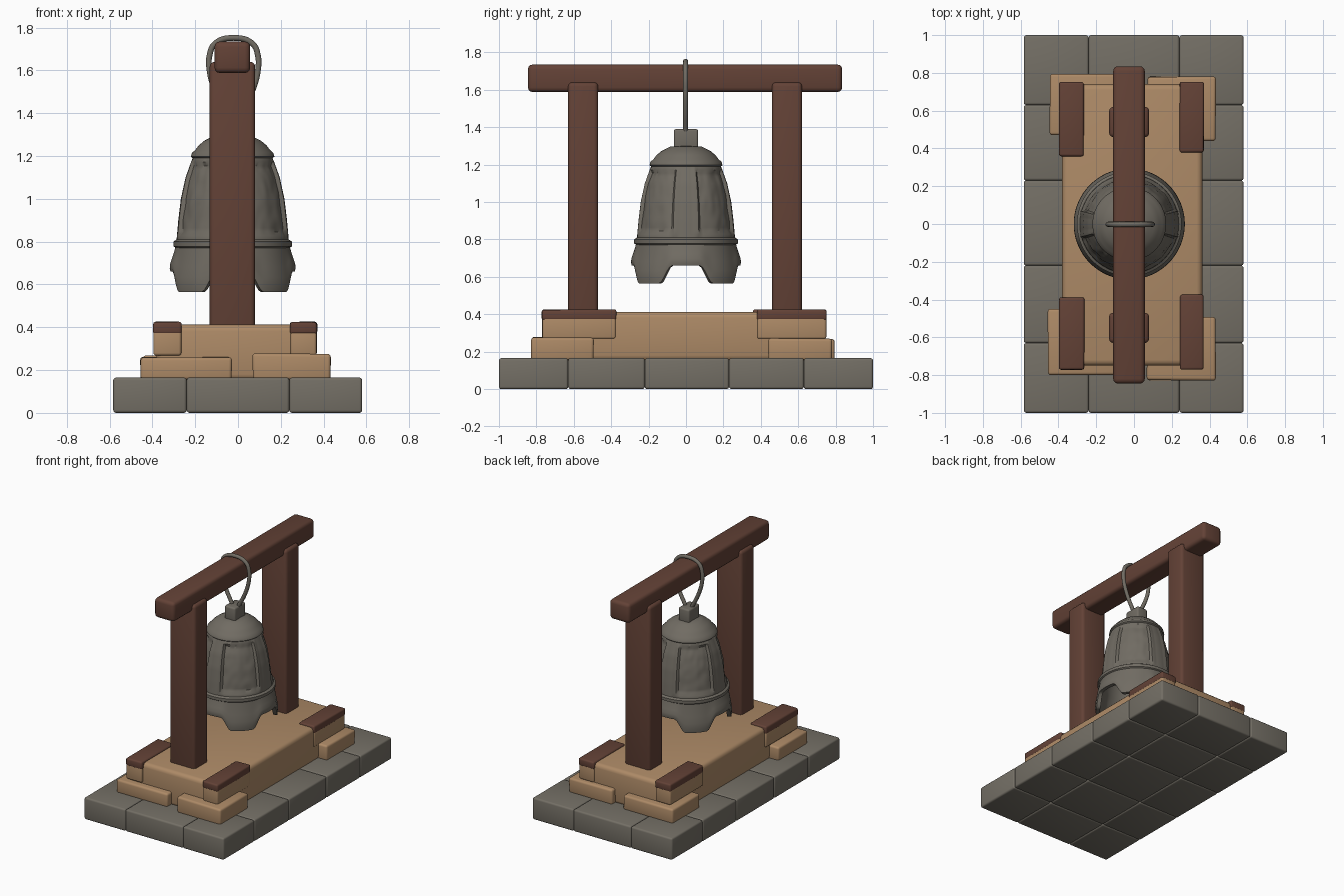
import bpy, bmesh, math, random
from mathutils import Vector, noise

if "Cube" in bpy.data.objects:
    bpy.data.objects.remove(bpy.data.objects["Cube"])

random.seed(4)


def mat(name, col):
    m = bpy.data.materials.new(name)
    m.diffuse_color = (*col, 1)
    m.use_nodes = True
    m.node_tree.nodes["Principled BSDF"].inputs["Base Color"].default_value = m.diffuse_color
    return m


STONE = mat("grey_stone", (0.175, 0.16, 0.132))
TAN = mat("tan_wood", (0.42, 0.255, 0.135))
BROWN = mat("dark_brown_wood", (0.125, 0.054, 0.037))
METAL = mat("aged_metal", (0.165, 0.15, 0.125))


def smooth(ob, angle=35):
    bpy.ops.object.select_all(action='DESELECT')
    ob.select_set(True)
    bpy.context.view_layer.objects.active = ob
    bpy.ops.object.shade_smooth_by_angle(angle=math.radians(angle))


def box(name, x, y, z, m, bevel=0.015, jitter=0.0):
    """Bevelled box from (min, max) ranges, with optional corner wobble."""
    me = bpy.data.meshes.new(name)
    bm = bmesh.new()
    bmesh.ops.create_cube(bm, size=1)
    for v in bm.verts:
        v.co = Vector([r[0] + (c + 0.5) * (r[1] - r[0]) for c, r in zip(v.co, (x, y, z))])
        if v.co.z > z[0] + 0.01:
            v.co += Vector([random.uniform(-jitter, jitter) for _ in range(3)])
    bmesh.ops.bevel(bm, geom=bm.edges[:], offset=bevel, segments=3, profile=0.5, affect='EDGES')
    bm.to_mesh(me)
    bm.free()
    ob = bpy.data.objects.new(name, me)
    bpy.context.collection.objects.link(ob)
    me.materials.append(m)
    smooth(ob)
    return ob


# Stone paving base: 3 x 5 blocks
xs = [-0.583, -0.24, 0.24, 0.58]
ys = [-1.0, -0.63, -0.22, 0.23, 0.63, 1.0]
for i in range(3):
    for j in range(5):
        box("base_stone", (xs[i], xs[i + 1]), (ys[j], ys[j + 1]),
            (0, 0.165), STONE, 0.013)

# Wooden plinth
box("plinth", (-0.38, 0.362), (-0.75, 0.74), (0.15, 0.412), TAN, 0.03)

# Lower corner boards
for x, y, top in [((-0.455, -0.03), (-0.80, -0.45), 0.262), ((0.07, 0.432), (-0.828, -0.495), 0.277),
                  ((-0.445, -0.03), (0.47, 0.795), 0.265), ((0.07, 0.432), (0.44, 0.78), 0.272)]:
    box("corner_board", x, y, (0.155, top), TAN, 0.015, 0.003)

# Upper corner blocks with dark caps
for x, y in [((-0.395, -0.265), (-0.77, -0.39)), ((0.245, 0.367), (-0.768, -0.375)),
             ((-0.395, -0.268), (0.36, 0.75)), ((0.243, 0.368), (0.38, 0.75))]:
    box("corner_block", x, y, (0.268, 0.39), TAN, 0.012)
    box("corner_cap", (x[0] - 0.002, x[1] + 0.002), (y[0] - 0.002, y[1] + 0.002),
        (0.368, 0.425), BROWN, 0.012, 0.002)

# Posts and crossbeam
for y in [(-0.63, -0.47), (0.46, 0.62)]:
    box("post", (-0.132, 0.08), y, (0.39, 1.64), BROWN, 0.022)
box("crossbeam", (-0.11, 0.057), (-0.845, 0.835), (1.588, 1.735), BROWN, 0.025)

# Bell: lathed shell with scalloped rim, bands and recessed panels
CX = -0.025
outer = [(0.56, 0.290), (0.59, 0.294), (0.63, 0.292), (0.68, 0.283), (0.73, 0.274), (0.77, 0.268),
         (0.778, 0.277), (0.80, 0.277), (0.81, 0.262)]
body = [(0.81, 0.262), (0.90, 0.254), (1.0, 0.242), (1.1, 0.22), (1.19, 0.187)]
for (z0, r0), (z1, r1) in zip(body, body[1:]):
    outer += [(z0 + (z1 - z0) * k / 5, r0 + (r1 - r0) * k / 5) for k in range(1, 6)]
outer += [(1.197, 0.195), (1.215, 0.19), (1.228, 0.175), (1.25, 0.158), (1.272, 0.132),
          (1.288, 0.10), (1.296, 0.085), (1.302, 0.0)]
inner = [(1.25, 0.0), (1.23, 0.10), (1.15, 0.16), (1.0, 0.205), (0.80, 0.235), (0.77, 0.238),
         (0.68, 0.252), (0.56, 0.262)]
N = 120
bm = bmesh.new()
rows = []
for idx, (z, r) in enumerate(outer + inner):
    row = []
    for s in range(N):
        t = 2 * math.pi * s / N
        a = abs((math.degrees(t) + 45) % 90 - 45)      # angle from nearest side
        k = min(1, max(0, (30 - a) / 15))
        rim = 0.565 + 0.095 * k * k * (3 - 2 * k)
        zz = z if z > 0.775 else 0.775 - (0.775 - z) * (0.775 - rim) / 0.215
        rr = r
        if idx < len(outer):
            if 0.83 < z < 1.17 and a > 15:
                rr -= 0.012
                rr += 0.005 * noise.noise(Vector((math.cos(t) * 6, math.sin(t) * 6, z * 16)))
            elif 0.81 < z < 1.19 and 11 <= a <= 15:
                rr += 0.005
        row.append(bm.verts.new((CX + rr * math.cos(t), rr * math.sin(t), zz)))
    rows.append(row)
for p, q in zip(rows, rows[1:] + rows[:1]):
    if p is rows[len(outer) - 1]:
        continue                                        # outer and inner crowns stay separate
    for s in range(N):
        n = (s + 1) % N
        bm.faces.new((p[s], p[n], q[n], q[s]))
bmesh.ops.remove_doubles(bm, verts=bm.verts, dist=1e-5)
bmesh.ops.recalc_face_normals(bm, faces=bm.faces)
me = bpy.data.meshes.new("bell")
bm.to_mesh(me)
bm.free()
bell = bpy.data.objects.new("bell", me)
bpy.context.collection.objects.link(bell)
me.materials.append(METAL)
smooth(bell, 40)

# Lug on the bell crown
box("bell_lug", (CX - 0.045, CX + 0.045), (-0.065, 0.065), (1.28, 1.39), METAL, 0.012)

# Hanging loop around the beam
half = [(0.0, 1.345), (0.035, 1.40), (0.085, 1.50), (0.113, 1.60), (0.113, 1.67), (0.088, 1.725), (0.0, 1.752)]
pts = half + [(-x, z) for x, z in half[-2:0:-1]]
cu = bpy.data.curves.new("hanging_loop", 'CURVE')
cu.dimensions = '3D'
cu.bevel_depth = 0.014
cu.bevel_resolution = 3
cu.resolution_u = 6
sp = cu.splines.new('BEZIER')
sp.bezier_points.add(len(pts) - 1)
sp.use_cyclic_u = True
for b, (x, z) in zip(sp.bezier_points, pts):
    b.co = (-0.02 + x, -0.002, z)
    b.handle_left_type = b.handle_right_type = 'AUTO'
cu.materials.append(METAL)
loop = bpy.data.objects.new("hanging_loop", cu)
bpy.context.collection.objects.link(loop)
bpy.ops.object.select_all(action='DESELECT')
loop.select_set(True)
bpy.context.view_layer.objects.active = loop
bpy.ops.object.convert(target='MESH')
smooth(bpy.context.object, 60)
